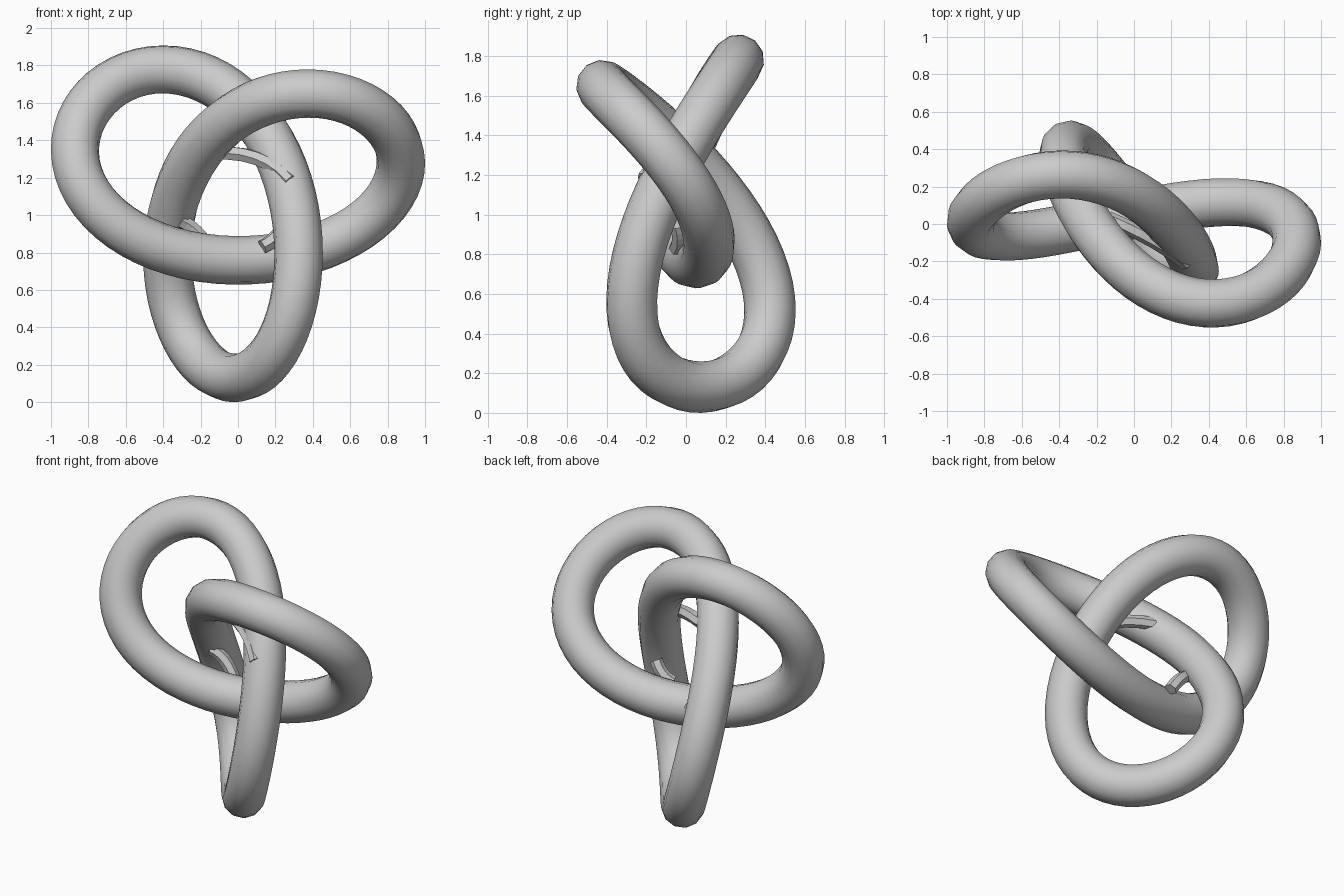
import bpy, math
from mathutils import Vector

if "Cube" in bpy.data.objects:
    bpy.data.objects.remove(bpy.data.objects["Cube"])

# tilted frame of the knot: u across, v up, n through
u = Vector((0.966, -0.245, -0.08)).normalized()
v = Vector((0.05, -0.13, 0.99))
v = (v - u * v.dot(u)).normalized()
n = v.cross(u)
SIZE, DEPTH, RADIUS = 0.315, 0.816, 0.13


def tube(name, points, radius, bevel_res, cyclic, smooth):
    """Sweep a round section along a path and turn it into a mesh."""
    cu = bpy.data.curves.new(name, 'CURVE')
    cu.dimensions = '3D'
    cu.bevel_depth = radius
    cu.bevel_resolution = bevel_res
    cu.use_fill_caps = not cyclic
    sp = cu.splines.new('POLY')
    sp.points.add(len(points) - 1)
    for p, co in zip(sp.points, points):
        p.co = (*co, 1)
    sp.use_cyclic_u = cyclic
    ob = bpy.data.objects.new(name, cu)
    bpy.context.collection.objects.link(ob)
    bpy.ops.object.select_all(action='DESELECT')
    ob.select_set(True)
    bpy.context.view_layer.objects.active = ob
    bpy.ops.object.convert(target='MESH')
    ob = bpy.context.object
    for f in ob.data.polygons:
        f.use_smooth = smooth
    return ob


def trefoil(t):
    return SIZE * ((math.sin(t) + 2 * math.sin(2 * t)) * u
                   + (math.cos(t) - 2 * math.cos(2 * t)) * v
                   + DEPTH * math.sin(3 * t) * n)


def bezier(a, b, c, steps=6):
    a, b, c = Vector(a), Vector(b), Vector(c)
    return [a * (1 - s) ** 2 + b * 2 * s * (1 - s) + c * s * s
            for s in (i / steps for i in range(steps + 1))]


# main knot, centred and standing on the ground
knot = tube("knot_tube", [trefoil(math.tau * i / 128) for i in range(128)],
            RADIUS, 4, True, True)
cos = [w.co for w in knot.data.vertices]
lo = Vector([min(c[k] for c in cos) for k in range(3)])
hi = Vector([max(c[k] for c in cos) for k in range(3)])
shift = Vector((-(lo.x + hi.x) / 2, -(lo.y + hi.y) / 2, -lo.z))
for w in knot.data.vertices:
    w.co += shift

# small faceted curved bars peeking out of the knot
bars = {
    "upper_inner_bar": ((-0.14, 0.03, 1.33), (0.14, -0.09, 1.35), (0.28, -0.21, 1.18)),
    "left_inner_bar": ((-0.31, 0.15, 0.97), (-0.22, 0.19, 0.93), (-0.15, 0.17, 0.81)),
    "right_inner_bar": ((0.13, -0.05, 0.83), (0.2, -0.02, 0.86), (0.25, -0.04, 0.95)),
}
for name, pts in bars.items():
    tube(name, bezier(*pts), 0.04, 1, False, False)
